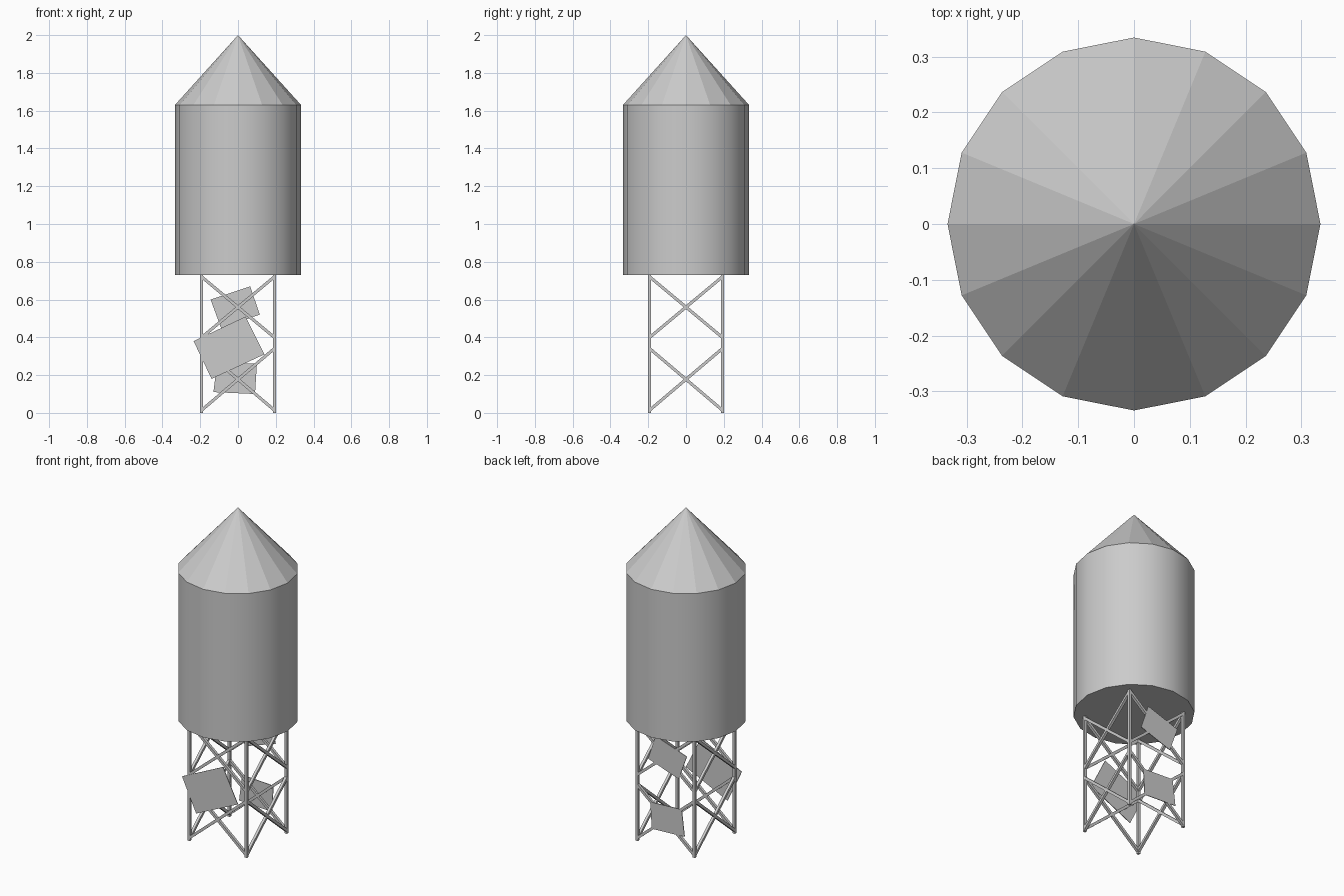
import bpy, bmesh, math
from mathutils import Vector

cube = bpy.data.objects.get("Cube")
if cube:
    bpy.data.objects.remove(cube, do_unlink=True)

steel = bpy.data.materials.new("grey_steel")
steel.use_nodes = True
colour = (0.6, 0.6, 0.6, 1)
steel.diffuse_color = colour
steel.node_tree.nodes["Principled BSDF"].inputs["Base Color"].default_value = colour

TANK_R, TANK_LOW, TANK_HIGH, TOP = 0.334, 0.73, 1.63, 2.0
LEG = 0.192      # distance of each leg from the axis, in x and y
BAR = 0.016      # bar thickness


def finish(name, bm):
    bmesh.ops.recalc_face_normals(bm, faces=bm.faces)
    mesh = bpy.data.meshes.new(name)
    bm.to_mesh(mesh)
    bm.free()
    mesh.materials.append(steel)
    obj = bpy.data.objects.new(name, mesh)
    bpy.context.collection.objects.link(obj)
    return obj


def cone(name, r1, r2, low, high):
    bm = bmesh.new()
    bmesh.ops.create_cone(bm, cap_ends=True, segments=16, radius1=r1,
                          radius2=r2, depth=high - low)
    bmesh.ops.translate(bm, verts=bm.verts, vec=(0, 0, (low + high) / 2))
    return finish(name, bm)


def bar(name, start, end, side):
    # Square bar between two points, kept parallel to the tower face
    start, end, side = Vector(start), Vector(end), Vector(side)
    along = (end - start).normalized()
    across = along.cross(side)
    bm = bmesh.new()
    rings = []
    for p in (start, end):
        rings.append([bm.verts.new(p + (across * a + side * b) * BAR / 2)
                      for a, b in ((-1, -1), (1, -1), (1, 1), (-1, 1))])
    for ring in rings:
        bm.faces.new(ring)
    for i in range(4):
        j = (i + 1) % 4
        bm.faces.new((rings[0][i], rings[0][j], rings[1][j], rings[1][i]))
    return finish(name, bm)


def plate(name, corners, y):
    # Thin sheet standing against the front or back of the tower
    bm = bmesh.new()
    face = bm.faces.new([bm.verts.new((x, y, z)) for x, z in corners])
    extruded = bmesh.ops.extrude_face_region(bm, geom=[face])["geom"]
    verts = [v for v in extruded if isinstance(v, bmesh.types.BMVert)]
    bmesh.ops.translate(bm, verts=verts, vec=(0, math.copysign(0.004, y), 0))
    return finish(name, bm)


# Tank: smooth wall with crisp rims
tank = cone("tank", TANK_R, TANK_R, TANK_LOW, TANK_HIGH)
for face in tank.data.polygons:
    face.use_smooth = abs(face.normal.z) < 0.5
for edge in tank.data.edges:
    a, b = (tank.data.vertices[i].co.z for i in edge.vertices)
    edge.use_edge_sharp = abs(a - b) < 0.01

# Faceted roof
cone("roof", TANK_R, 0, TANK_HIGH, TOP)

# Legs
for sx, side in ((-1, "right"), (1, "left")):
    for sy, end in ((-1, "front"), (1, "back")):
        bar(f"{end}_{side}_leg", (sx * LEG, sy * LEG, 0),
            (sx * LEG, sy * LEG, TANK_LOW), (1, 0, 0))

# Two crossed pairs of braces on each face of the tower
faces = {"front": (0, -1), "back": (0, 1), "right": (-1, 0), "left": (1, 0)}
for name, (nx, ny) in faces.items():
    for level, low, high in (("lower", 0.015, 0.34), ("upper", 0.40, 0.72)):
        for s in (-1, 1):
            ends = [(nx * LEG - ny * t * LEG, ny * LEG + nx * t * LEG, z)
                    for t, z in ((-s, low), (s, high))]
            bar(f"{name}_{level}_brace", *ends, (nx, ny, 0))

# Loose sheets fixed to the tower
plate("front_plate", [(-0.235, 0.38), (0.04, 0.51), (0.14, 0.31), (-0.14, 0.18)], -0.198)
plate("upper_back_plate", [(-0.145, 0.60), (0.065, 0.67), (0.115, 0.52), (-0.09, 0.45)], 0.196)
plate("lower_back_plate", [(-0.11, 0.27), (0.1, 0.26), (0.09, 0.10), (-0.13, 0.11)], 0.196)
